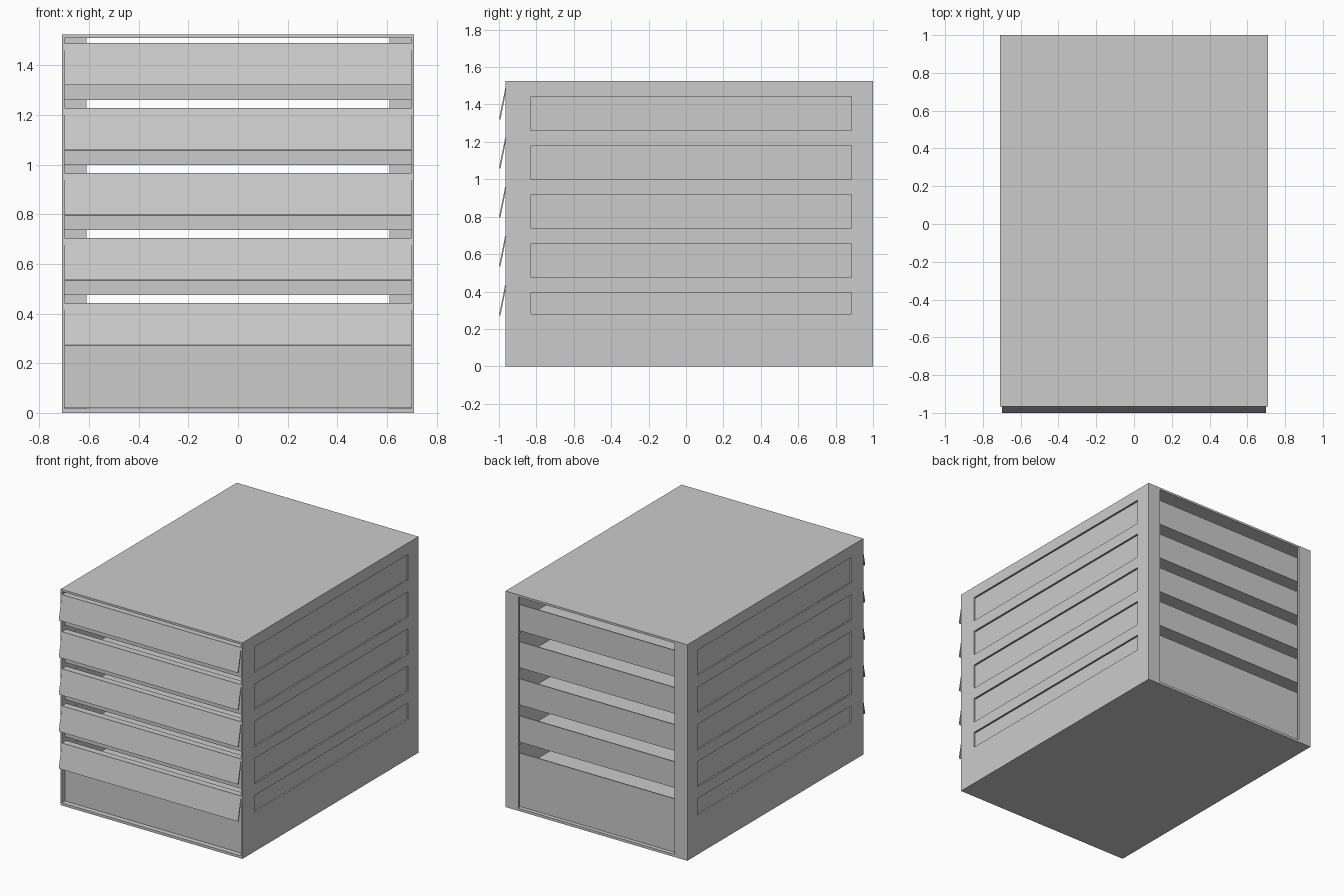
import bpy, bmesh
from mathutils import Matrix, Vector

cube = bpy.data.objects.get("Cube")
if cube:
    bpy.data.objects.remove(cube, do_unlink=True)

grey = bpy.data.materials.new("light_grey")
grey.use_nodes = True
grey.diffuse_color = (0.6, 0.6, 0.6, 1)
grey.node_tree.nodes["Principled BSDF"].inputs["Base Color"].default_value = (0.6, 0.6, 0.6, 1)


def finish(name, bm):
    bmesh.ops.recalc_face_normals(bm, faces=bm.faces[:])
    mesh = bpy.data.meshes.new(name)
    bm.to_mesh(mesh)
    bm.free()
    mesh.materials.append(grey)
    obj = bpy.data.objects.new(name, mesh)
    bpy.context.collection.objects.link(obj)
    return obj


def box_bm(x, y, z):
    """Box from (low, high) ranges."""
    bm = bmesh.new()
    lo, hi = Vector((x[0], y[0], z[0])), Vector((x[1], y[1], z[1]))
    size = Matrix.Diagonal((*(hi - lo), 1))
    bmesh.ops.create_cube(bm, size=1, matrix=Matrix.Translation((lo + hi) / 2) @ size)
    return bm


def box(name, x, y, z):
    return finish(name, box_bm(x, y, z))


def cut(obj, x, y, z):
    """Cut a box-shaped hole."""
    cutter = box("cutter", x, y, z)
    cutter.hide_render = True
    mod = obj.modifiers.new("cut", 'BOOLEAN')
    mod.operation, mod.solver, mod.object = 'DIFFERENCE', 'EXACT', cutter
    bpy.context.view_layer.objects.active = obj
    bpy.ops.object.modifier_apply(modifier=mod.name)
    bpy.data.objects.remove(cutter, do_unlink=True)


def tray(name, half, y, z, floor):
    """Open box: inset the top face and sink it to the floor."""
    bm = box_bm((-half, half), y, z)
    top = max(bm.faces, key=lambda f: f.calc_center_median().z)
    bmesh.ops.inset_region(bm, faces=[top], thickness=0.01)
    sunk = bmesh.ops.extrude_discrete_faces(bm, faces=[top])["faces"][0]
    bmesh.ops.translate(bm, verts=sunk.verts[:], vec=(0, 0, floor - z[1]))
    return finish(name, bm)


def extrude_x(name, half, profile):
    """Extrude a (y, z) profile across the width."""
    bm = bmesh.new()
    face = bm.faces.new([bm.verts.new((-half, y, z)) for y, z in profile])
    geom = bmesh.ops.extrude_face_region(bm, geom=[face])["geom"]
    verts = [g for g in geom if isinstance(g, bmesh.types.BMVert)]
    bmesh.ops.translate(bm, verts=verts, vec=(2 * half, 0, 0))
    return finish(name, bm)


PITCH = 0.262
LEVELS = [1.26 - PITCH * i for i in range(5)]

# Cabinet shell: open front, framed back, slotted sides
shell = box("cabinet_shell", (-0.71, 0.71), (-0.965, 1), (0, 1.525))
cut(shell, (-0.70, 0.70), (-1.2, 0.985), (0.018, 1.51))
cut(shell, (-0.61, 0.61), (0.9, 1.2), (0.018, 1.51))
for i, base in enumerate(LEVELS):
    low = 0.28 if i == 4 else base + 0.002
    cut(shell, (-1, 1), (-0.83, 0.885), (low, base + 0.183))

# Drawers, each with tray, front panel, top lip and slanted pull flap
for i, base in enumerate(LEVELS):
    n = i + 1
    bottom = 0.02 if i == 4 else base
    lip = base + 0.222
    tray(f"drawer_tray_{n}", 0.695, (-0.92, 0.975), (bottom, base + 0.185), base + 0.012)
    box(f"drawer_front_{n}", (-0.698, 0.698), (-0.932, -0.919), (bottom, lip))
    box(f"drawer_lip_{n}", (-0.698, 0.698), (-0.966, -0.919), (lip, lip + 0.008))
    extrude_x(f"drawer_flap_{n}", 0.70, [
        (-0.966, lip + 0.004), (-1.0, base + 0.062),
        (-0.992, base + 0.06), (-0.96, lip)])
